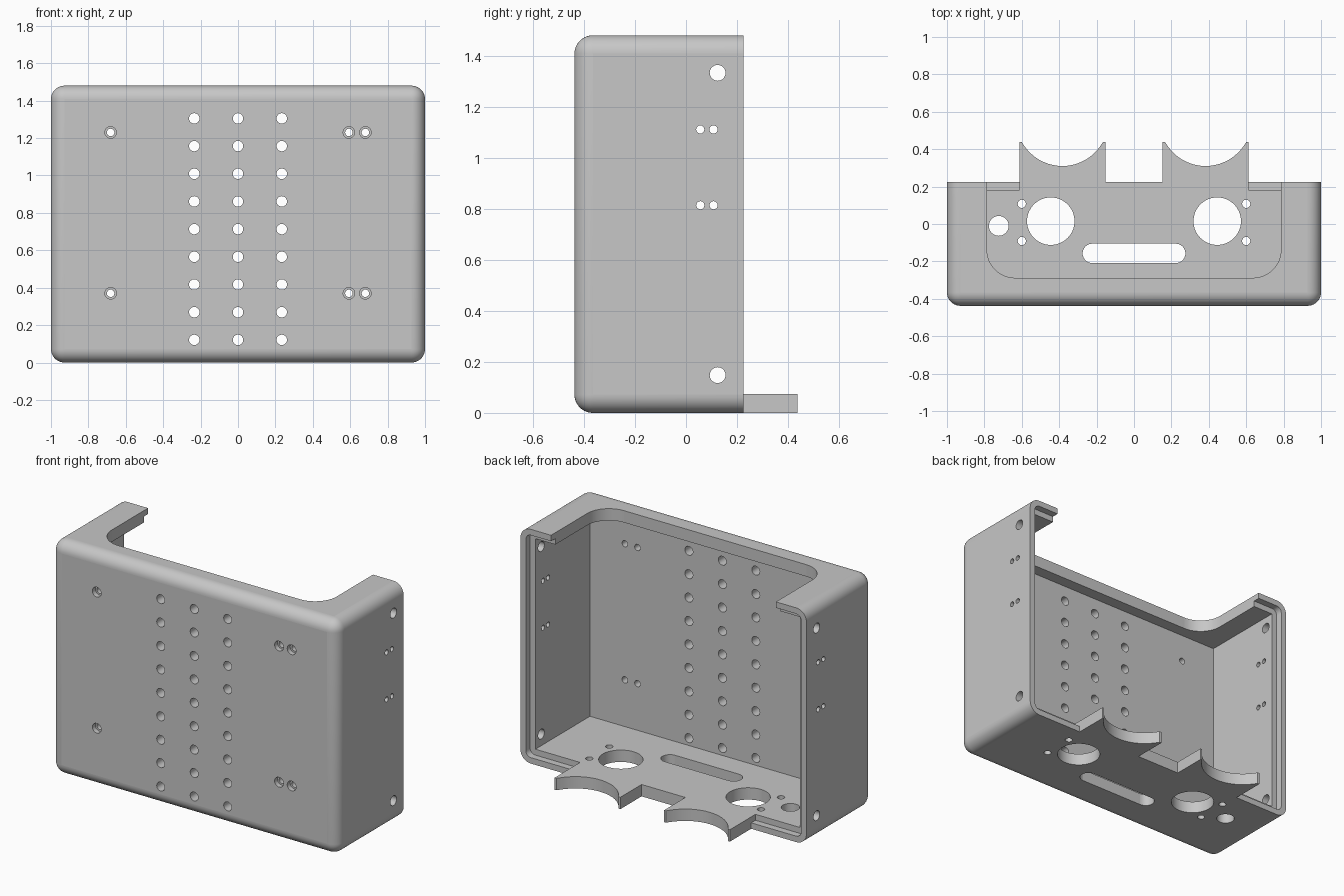
import bpy, bmesh
from math import pi, sin, cos, asin
from mathutils import Matrix, Vector

old = bpy.data.objects.get("Cube")
if old:
    bpy.data.objects.remove(old, do_unlink=True)

WALL, LIP, H = 0.075, 0.0375, 1.48
FRONT, BACK, TIP = -0.4375, 0.225, 0.4375
STEP = BACK - 0.043

grey = bpy.data.materials.new("plain_grey")
grey.use_nodes = True
colour = (0.57, 0.57, 0.57, 1)
grey.diffuse_color = colour
grey.node_tree.nodes["Principled BSDF"].inputs["Base Color"].default_value = colour


def make_object(name, bm):
    bmesh.ops.recalc_face_normals(bm, faces=bm.faces)
    mesh = bpy.data.meshes.new(name)
    bm.to_mesh(mesh)
    bm.free()
    mesh.materials.append(grey)
    obj = bpy.data.objects.new(name, mesh)
    bpy.context.collection.objects.link(obj)
    return obj


def box(bm, lo, hi):
    lo, hi = Vector(lo), Vector(hi)
    mat = Matrix.Translation((lo + hi) / 2) @ Matrix.Diagonal((*(hi - lo), 1))
    bmesh.ops.create_cube(bm, size=1, matrix=mat)


def round_edges(bm, radius, test, segments=10):
    edges = [e for e in bm.edges if test(*[v.co for v in e.verts])]
    bmesh.ops.bevel(bm, geom=edges, offset=radius, segments=segments,
                    affect='EDGES', profile=0.5)


def cylinder(bm, centre, radius, length, axis, segments=32):
    turn = {'X': Matrix.Rotation(pi / 2, 4, 'Y'),
            'Y': Matrix.Rotation(pi / 2, 4, 'X'), 'Z': Matrix()}[axis]
    bmesh.ops.create_cone(bm, cap_ends=True, segments=segments, radius1=radius,
                          radius2=radius, depth=length,
                          matrix=Matrix.Translation(centre) @ turn)


def prism(bm, outline, z0, z1):
    face = bm.faces.new([bm.verts.new((x, y, z0)) for x, y in outline])
    ext = bmesh.ops.extrude_face_region(bm, geom=[face])["geom"]
    bmesh.ops.translate(bm, vec=(0, 0, z1 - z0),
                        verts=[v for v in ext if isinstance(v, bmesh.types.BMVert)])


def combine(target, bm, operation):
    tool = make_object("helper", bm)
    tool.hide_render = True
    mod = target.modifiers.new("combine", 'BOOLEAN')
    mod.operation, mod.solver, mod.object = operation, 'EXACT', tool
    bpy.context.view_layer.objects.active = target
    bpy.ops.object.modifier_apply(modifier=mod.name)
    bpy.data.objects.remove(tool, do_unlink=True)


def along_y(a, b):
    return abs(a.y - b.y) > 0.01


def along_z(a, b):
    return abs(a.z - b.z) > 0.1


# Rounded outer shell, square at the open back
bm = bmesh.new()
box(bm, (-1, FRONT, 0), (1, BACK, H))
round_edges(bm, 0.072, lambda a, b: along_y(a, b) or a.y + b.y < 0)
body = make_object("enclosure_body", bm)

# Main cavity
bm = bmesh.new()
box(bm, (WALL - 1, FRONT + WALL, WALL), (1 - WALL, 1, H - WALL))
combine(body, bm, 'DIFFERENCE')

# Stepped lip around the back opening
bm = bmesh.new()
box(bm, (LIP - 1, STEP, LIP), (1 - LIP, 1, H - LIP))
round_edges(bm, 0.036, along_y, 6)
combine(body, bm, 'DIFFERENCE')

# Round-cornered opening in the top
bm = bmesh.new()
box(bm, (-0.786, -0.288, H - 0.2), (0.786, 1, H + 0.2))
round_edges(bm, 0.15, lambda a, b: along_z(a, b) and a.y < 0, 12)
combine(body, bm, 'DIFFERENCE')

# Rear tab with two scooped cradles
half, r, cx = 0.217, 0.246, 0.383
cy = 0.31 + r
swing = asin(half / r)
scoop = [(cx + r * sin(t), cy - r * cos(t))
         for t in (swing * (1 - i / 10) for i in range(21))]
right_half = ([(0.613, STEP - 0.03), (0.613, TIP)]
              + [(x, min(y, TIP)) for x, y in scoop]
              + [(0.153, TIP), (0.153, BACK)])
outline = right_half + [(-x, y) for x, y in reversed(right_half)]
bm = bmesh.new()
prism(bm, outline, 0, WALL)
combine(body, bm, 'UNION')

# All through holes
bm = bmesh.new()
screws = [(x, z) for x in (-0.681, 0.593, 0.681) for z in (0.37, 1.23)]
for x in (-0.234, 0, 0.234):                      # front vents
    for row in range(9):
        cylinder(bm, (x, FRONT, 0.121 + row * 0.148), 0.028, 0.2, 'Y', 24)
for x, z in screws:                               # front screw holes
    cylinder(bm, (x, FRONT, z), 0.02, 0.2, 'Y', 24)
for side in (-1, 1):
    for z in (0.148, 1.333):                      # side mounting holes
        cylinder(bm, (side, 0.124, z), 0.031, 0.3, 'X')
    for y in (0.056, 0.108):                      # side tie holes
        for z in (0.814, 1.111):
            cylinder(bm, (side, y, z), 0.016, 0.3, 'X', 20)
    cylinder(bm, (side * 0.445, 0.015, 0), 0.127, 0.3, 'Z', 64)
    for y in (-0.091, 0.108):                     # floor pin holes
        cylinder(bm, (side * 0.6, y, 0), 0.022, 0.3, 'Z', 20)
cylinder(bm, (-0.723, -0.01, 0), 0.053, 0.3, 'Z')
slot = []                                         # floor slot
for side in (1, -1):
    for i in range(13):
        t = pi * (i / 12 - 0.5)
        slot.append((side * (0.223 + 0.052 * cos(t)), -0.157 + side * 0.052 * sin(t)))
prism(bm, slot, -0.15, 0.15)
combine(body, bm, 'DIFFERENCE')

# Counterbores for the front screws
bm = bmesh.new()
for x, z in screws:
    cylinder(bm, (x, FRONT, z), 0.031, 0.06, 'Y', 24)
combine(body, bm, 'DIFFERENCE')

# Smooth the curves, keep the flat walls flat
bpy.ops.object.select_all(action='DESELECT')
body.select_set(True)
bpy.context.view_layer.objects.active = body
bpy.ops.object.shade_smooth_by_angle(angle=0.6)
for face in body.data.polygons:
    if max(abs(c) for c in face.normal) > 0.9999:
        face.use_smooth = False
